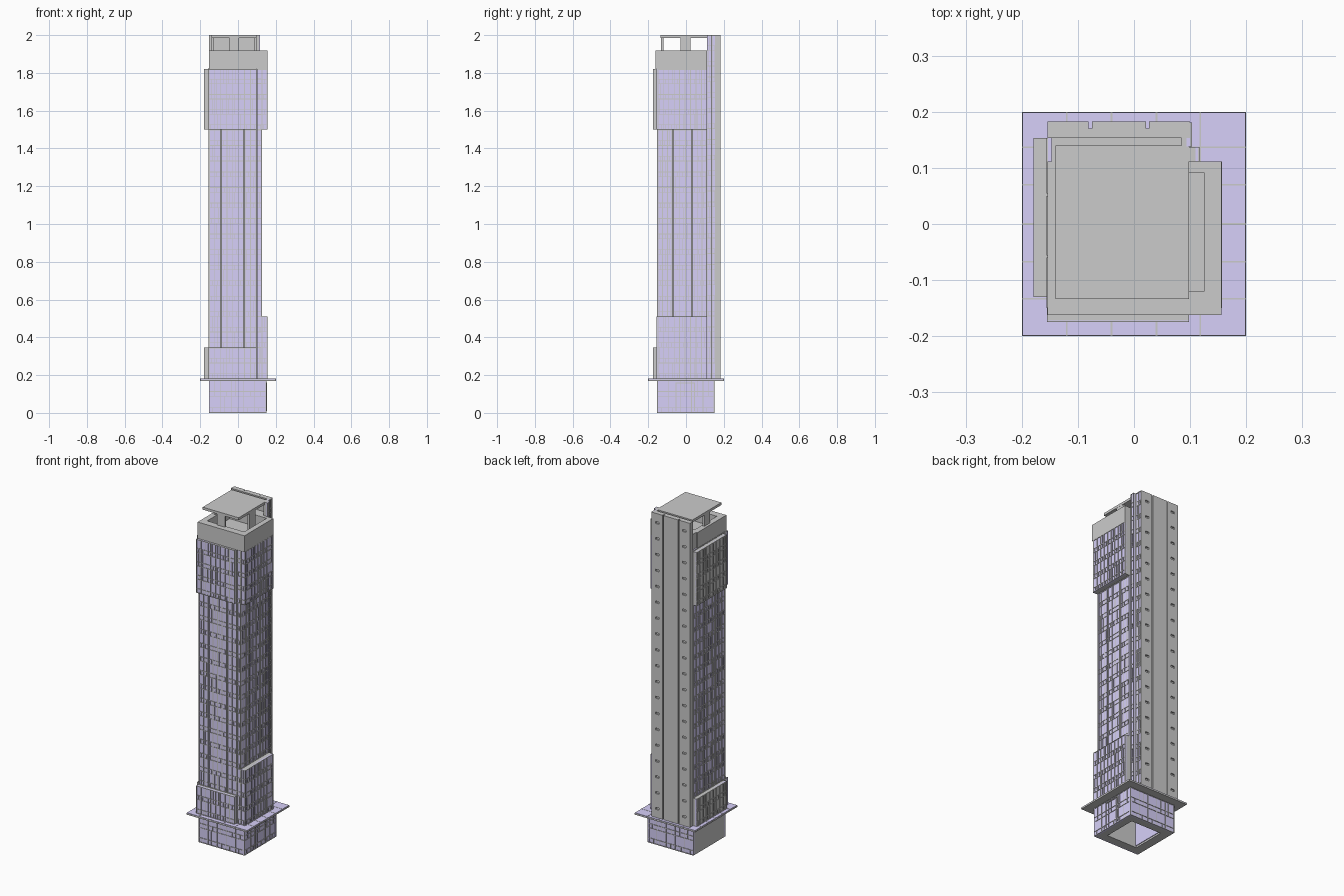
import bpy, bmesh, random

if "Cube" in bpy.data.objects:
    bpy.data.objects.remove(bpy.data.objects["Cube"])
random.seed(4)

glass = bpy.data.materials.new("glass_tint")
glass.diffuse_color = (0.68, 0.63, 0.95, 1)
glass.use_nodes = True
glass.node_tree.nodes["Principled BSDF"].inputs["Base Color"].default_value = glass.diffuse_color


def boxes(name, items, mat=None):
    """One object from axis-aligned boxes (x0, x1, y0, y1, z0, z1)."""
    bm = bmesh.new()
    for x0, x1, y0, y1, z0, z1 in items:
        vs = bmesh.ops.create_cube(bm, size=1)["verts"]
        bmesh.ops.scale(bm, vec=(x1 - x0, y1 - y0, z1 - z0), verts=vs)
        bmesh.ops.translate(bm, vec=((x0 + x1) / 2, (y0 + y1) / 2, (z0 + z1) / 2), verts=vs)
    me = bpy.data.meshes.new(name)
    bm.to_mesh(me)
    bm.free()
    ob = bpy.data.objects.new(name, me)
    bpy.context.collection.objects.link(ob)
    if mat:
        me.materials.append(mat)
    return ob


def on_face(face, plane, a0, a1, z0, z1, near, far):
    """Box on a wall; near and far are depths behind the outer plane."""
    s = 1 if face[0] == "+" else -1
    d0, d1 = sorted((plane - s * near, plane - s * far))
    return (d0, d1, a0, a1, z0, z1) if face[1] == "x" else (a0, a1, d0, d1, z0, z1)


def facade(name, face, plane, a0, a1, z0, z1, pitch=0.082, bay=0.03):
    """Glazed wall: glass sheet with raised floor bands and mullions."""
    boxes(name + "_glass", [on_face(face, plane, a0, a1, z0, z1, 0.003, 0.012)], glass)
    t, bars = 0.0035, []

    def bar(b0, b1, c0, c1):
        bars.append(on_face(face, plane, b0, b1, c0, c1, 0, 0.004))
    n = max(1, round((a1 - a0) / bay))
    step = (a1 - a0) / n
    for i in range(n + 1):
        a = min(max(a0 + i * step, a0 + t / 2), a1 - t / 2)
        bar(a - t / 2, a + t / 2, z0, z1)
    floors = max(1, round((z1 - z0) / pitch))
    fh = (z1 - z0) / floors
    for k in range(floors):
        z = z0 + k * fh
        bar(a0, a1, z, z + t)
        bar(a0, a1, z + fh * 0.3, z + fh * 0.3 + t)
        # short staggered mullions in the floor band
        for i in range(n):
            a = a0 + (i + random.choice((0.35, 0.5, 0.65))) * step
            bar(a - 0.001, a + 0.001, z, z + fh * random.choice((0.3, 0.3, 1)))
    bar(a0, a1, z1 - t, z1)
    boxes(name + "_mullions", bars)


def ring(name, x0, x1, y0, y1, i0, i1, j0, j1, z0, z1):
    boxes(name, [(x0, x1, y0, j0, z0, z1), (x0, x1, j1, y1, z0, z1),
                 (x0, i0, j0, j1, z0, z1), (i1, x1, j0, j1, z0, z1)])


# Podium: hollow ring, glazed on three sides, plain on the left
ring("podium_walls", -0.154, 0.145, -0.145, 0.145, -0.1, 0.1, -0.1, 0.1, 0, 0.172)
boxes("podium_inner_glass", [(0.096, 0.1, -0.1, 0.1, 0.01, 0.172),
                             (-0.1, -0.096, -0.1, 0.1, 0.01, 0.172)], glass)
facade("podium_front", "-y", -0.153, -0.154, 0.15, 0, 0.172, 0.09, 0.06)
facade("podium_right", "+x", 0.151, -0.152, 0.15, 0, 0.172, 0.09, 0.06)
facade("podium_back", "+y", 0.151, -0.154, 0.15, 0, 0.172, 0.09, 0.06)
boxes("entrance_frame", [(0.145, 0.153, -0.055, -0.05, 0.01, 0.16),
                         (0.145, 0.153, 0.043, 0.048, 0.01, 0.16),
                         (0.145, 0.153, -0.055, 0.048, 0.156, 0.162)])

# Glazed canopy
boxes("canopy_slab", [(-0.2, 0.2, -0.2, 0.2, 0.17, 0.178)])
boxes("canopy_glass", [(-0.199, 0.199, -0.199, 0.199, 0.177, 0.181)], glass)
lines = []
for c in (-0.133, -0.067, 0, 0.07, 0.137):
    lines.append((-0.2, 0.2, c - 0.0015, c + 0.0015, 0.178, 0.182))
for c in (-0.12, -0.04, 0.04, 0.118):
    lines.append((c - 0.0015, c + 0.0015, -0.2, 0.2, 0.178, 0.182))
boxes("canopy_bars", lines)

# Tower body with front bays split by grooves
Z0, ZT = 0.18, 1.825
boxes("tower_body", [(-0.147, 0.117, -0.143, 0.11, Z0, ZT),
                     (-0.147, 0.092, 0.1, 0.155, Z0, 1.918)])
for i, (a, b) in enumerate([(-0.153, -0.092), (-0.088, 0.031), (0.035, 0.097), (0.1, 0.125)]):
    facade(f"front_bay_{i}", "-y", -0.153, a, b, Z0, ZT)
for i, (a, b) in enumerate([(-0.15, -0.072), (-0.068, 0.03), (0.034, 0.11)]):
    facade(f"right_bay_{i}", "+x", 0.126, a, b, Z0, ZT)
for i, (a, b) in enumerate([(-0.15, -0.06), (-0.056, 0.05), (0.054, 0.153)]):
    facade(f"left_bay_{i}", "-x", -0.156, a, b, Z0, ZT)

# Projecting blocks at the foot and head of the tower
for level, z0, z1, zr in (("lower", Z0, 0.345, 0.51), ("upper", 1.5, 1.82, 1.82)):
    boxes(level + "_front_block", [(-0.155, 0.098, -0.171, -0.14, z0, z1)])
    facade(level + "_front_block", "-y", -0.175, -0.155, 0.098, z0, z1)
    boxes(level + "_left_block", [(-0.176, -0.145, -0.13, 0.153, z0, z1)])
    facade(level + "_left_block", "-x", -0.179, -0.13, 0.153, z0, z1)
    boxes(level + "_right_block", [(0.11, 0.152, -0.148, 0.111, z0, zr)])
    facade(level + "_right_block", "+x", 0.157, -0.15, 0.111, z0, zr)
    facade(level + "_right_block_end", "-y", -0.156, 0.1, 0.155, z0, zr)

# Service core: back slab with two grooves and rows of slot windows
core = boxes("service_core", [(-0.154, 0.1, 0.153, 0.183, Z0, 2.0)])
cuts = [(x - 0.003, x + 0.003, 0.17, 0.2, 0.1, 2.1) for x in (-0.078, 0.024)]
for k in range(19):
    z = 0.235 + k * 0.095
    cuts += [(x - 0.012, x + 0.012, 0.175, 0.2, z - 0.006, z + 0.006) for x in (-0.116, 0.062)]
cutter = boxes("core_cutter", cuts)
cutter.hide_render = True
cutter.hide_viewport = True
mod = core.modifiers.new("slots", "BOOLEAN")
mod.object = cutter
mod.operation = "DIFFERENCE"
mod.solver = "EXACT"

# Glazed return on the right of the core
boxes("core_side_wall", [(0.09, 0.11, 0.111, 0.137, Z0, 2.0),
                         (0.085, 0.094, 0.13, 0.16, Z0, 2.0)])
facade("core_return", "+x", 0.117, 0.111, 0.137, Z0, 2.0, bay=0.026)
facade("core_side", "+x", 0.103, 0.138, 0.181, Z0, 2.0, bay=0.022)

# Crown parapet and roof deck
ring("parapet", -0.154, 0.156, -0.162, 0.111, -0.12, 0.125, -0.12, 0.092, 1.82, 1.918)
boxes("roof_deck", [(-0.13, 0.13, -0.13, 0.1, 1.82, 1.85)])

# Raised roof plate on four posts
boxes("roof_plate", [(-0.14, 0.098, -0.134, 0.14, 1.985, 2.0)])
boxes("roof_posts", [(-0.045, 0.005, -0.132, -0.119, 1.84, 1.99),
                     (-0.045, 0.005, 0.125, 0.138, 1.84, 1.99),
                     (0.084, 0.097, -0.03, 0.025, 1.84, 1.99),
                     (-0.139, -0.126, -0.03, 0.025, 1.84, 1.99)])
